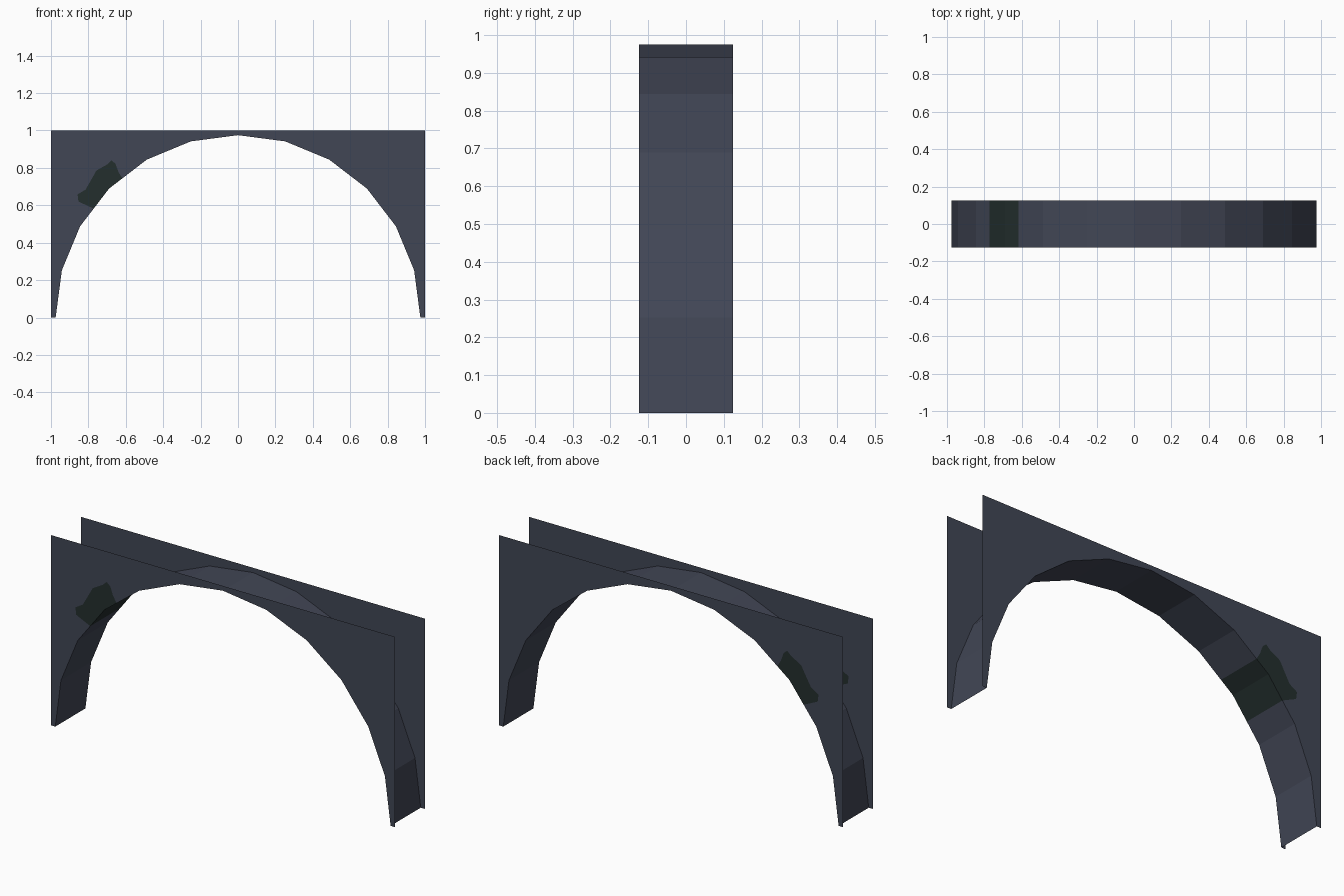
import bpy
import bmesh
from math import cos, sin, pi
from mathutils import Vector

RADIUS = 0.975
HALF_DEPTH = 0.125
SEGMENTS = 12

cube = bpy.data.objects.get("Cube")
if cube:
    bpy.data.objects.remove(cube, do_unlink=True)


def make_material(name, rgb):
    mat = bpy.data.materials.new(name)
    mat.use_nodes = True
    mat.diffuse_color = (*rgb, 1)
    bsdf = mat.node_tree.nodes["Principled BSDF"]
    bsdf.inputs["Base Color"].default_value = (*rgb, 1)
    bsdf.inputs["Roughness"].default_value = 0.9
    return mat


stone = make_material("slate stone", (0.053, 0.061, 0.091))
moss = make_material("dark moss", (0.017, 0.028, 0.027))


def make_object(name, faces, material):
    """Build one flat-shaded object from lists of corner points."""
    bm = bmesh.new()
    for points in faces:
        bm.faces.new([bm.verts.new(p) for p in points])
    bmesh.ops.remove_doubles(bm, verts=bm.verts, dist=0.0001)
    mesh = bpy.data.meshes.new(name)
    bm.to_mesh(mesh)
    bm.free()
    mesh.materials.append(material)
    obj = bpy.data.objects.new(name, mesh)
    bpy.context.collection.objects.link(obj)
    return obj


# Arch profile in (x, z), running from the left foot over to the right foot
arch = [Vector((RADIUS * cos(pi * i / SEGMENTS), RADIUS * sin(pi * i / SEGMENTS)))
        for i in range(SEGMENTS + 1)]

# The moss covers the arch around the haunch on the right
haunch = 9
moss_top = arch[haunch].lerp(arch[haunch - 1], 0.35)
moss_bottom = arch[haunch].lerp(arch[haunch + 1], 0.53)
upper_arch = arch[:haunch] + [moss_top]
moss_arch = [moss_top, arch[haunch], moss_bottom]
lower_arch = [moss_bottom] + arch[haunch + 1:]

# Ragged outer edge of the moss, from its top end to its bottom end
moss_edge = [Vector(p) for p in (
    (-0.64, 0.78), (-0.655, 0.822), (-0.676, 0.84), (-0.70, 0.818),
    (-0.757, 0.786), (-0.79, 0.727), (-0.815, 0.684), (-0.858, 0.658),
    (-0.853, 0.62))]

# Spandrel outline leaves a gap that the moss patch fills
corners = [Vector((-1, 0)), Vector((-1, 1)), Vector((1, 1)), Vector((1, 0))]
wall_outline = upper_arch + moss_edge + lower_arch + corners
moss_outline = moss_arch + moss_edge[::-1]


def flat_panel(name, outline, y, material):
    points = [(p.x, y, p.y) for p in outline]
    panel = make_object(name, [points], material)
    if (panel.data.polygons[0].normal.y > 0) != (y > 0):
        panel.data.flip_normals()


# Thin front and back walls with their moss patches
for side, y in (("front", -HALF_DEPTH), ("back", HALF_DEPTH)):
    flat_panel(side + "_wall", wall_outline, y, stone)
    flat_panel(side + "_moss", moss_outline, y, moss)


def soffit(name, profile, material):
    d = HALF_DEPTH
    faces = [[(a.x, -d, a.y), (a.x, d, a.y), (b.x, d, b.y), (b.x, -d, b.y)]
             for a, b in zip(profile, profile[1:])]
    strip = make_object(name, faces, material)
    poly = strip.data.polygons[0]
    if poly.normal.dot(poly.center) > 0:
        strip.data.flip_normals()


# Underside of the arch joining the two walls
soffit("arch_underside_upper", upper_arch, stone)
soffit("arch_underside_moss", moss_arch, moss)
soffit("arch_underside_lower", lower_arch, stone)
